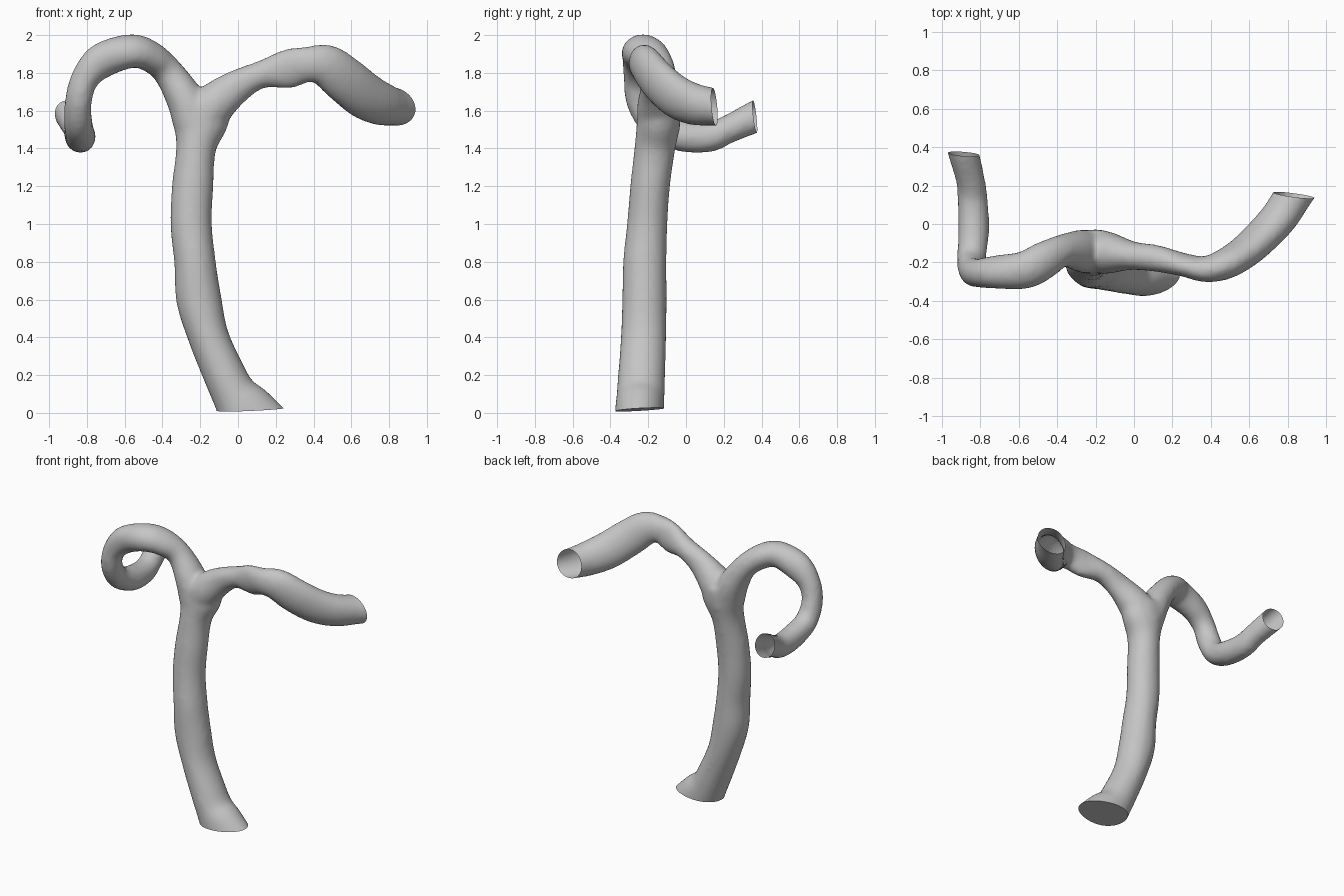
import bpy, bmesh, math
from mathutils import Vector

cube = bpy.data.objects.get("Cube")
if cube:
    bpy.data.objects.remove(cube)

grey = bpy.data.materials.new("plain grey")
grey.use_nodes = True
grey.diffuse_color = (0.56, 0.56, 0.56, 1)
grey.node_tree.nodes["Principled BSDF"].inputs["Base Color"].default_value = (0.56, 0.56, 0.56, 1)


def catmull(a, b, c, d, t):
    return 0.5 * (2 * b + (c - a) * t + (2 * a - 5 * b + 4 * c - d) * t * t
                  + (3 * b - a - 3 * c + d) * t ** 3)


def tube(name, stations, steps=6, sides=28):
    """Closed tube; each station is (x, y, z, in-plane radius, depth radius)."""
    pts = [Vector(s) for s in stations]
    pts = [2 * pts[0] - pts[1]] + pts + [2 * pts[-1] - pts[-2]]
    path = [catmull(*pts[i:i + 4], k / steps)
            for i in range(len(pts) - 3) for k in range(steps)] + [pts[-2]]
    bm = bmesh.new()
    rings, depth, last = [], Vector((0, 1, 0)), None
    for i, p in enumerate(path):
        here = Vector(p[:3])
        ahead, behind = path[min(i + 1, len(path) - 1)], path[max(i - 1, 0)]
        along = (Vector(ahead[:3]) - Vector(behind[:3])).normalized()
        if last:
            depth = last.rotation_difference(along) @ depth
        depth = (depth - along * depth.dot(along)).normalized()
        last = along
        wide = depth.cross(along)
        ring = []
        for k in range(sides):
            a = math.tau * k / sides
            ring.append(bm.verts.new(here + wide * math.cos(a) * p[3] + depth * math.sin(a) * p[4]))
        rings.append(ring)
    for r, s in zip(rings, rings[1:]):
        for k in range(sides):
            n = (k + 1) % sides
            bm.faces.new((r[k], r[n], s[n], s[k]))
    bm.faces.new(rings[0])
    bm.faces.new(rings[-1])
    bmesh.ops.recalc_face_normals(bm, faces=bm.faces)
    mesh = bpy.data.meshes.new(name)
    bm.to_mesh(mesh)
    bm.free()
    obj = bpy.data.objects.new(name, mesh)
    bpy.context.collection.objects.link(obj)
    return obj


# Trunk, from below the ground to the fork
trunk = tube("branching_tube", [
    (.1, -.25, -.1, .2, .13), (.035, -.245, .02, .155, .13), (-.02, -.24, .1, .122, .127),
    (-.07, -.235, .2, .113, .125), (-.155, -.225, .4, .108, .12), (-.207, -.22, .6, .12, .118),
    (-.228, -.218, .8, .11, .115), (-.248, -.205, 1, .11, .107), (-.24, -.19, 1.2, .11, .105),
    (-.222, -.165, 1.4, .106, .108), (-.2, -.145, 1.54, .15, .115), (-.2, -.14, 1.64, .155, .11)])

# Right arm, curling over and then turning to the back
right_arm = tube("right_arm", [
    (-.23, -.15, 1.52, .11, .11), (-.28, -.14, 1.66, .1, .11), (-.375, -.14, 1.81, .08, .085),
    (-.47, -.19, 1.89, .083, .1), (-.57, -.24, 1.915, .088, .1), (-.72, -.25, 1.865, .095, .085),
    (-.81, -.255, 1.77, .075, .075), (-.845, -.24, 1.65, .07, .078), (-.845, -.17, 1.53, .075, .075),
    (-.835, -.03, 1.47, .08, .085), (-.84, .12, 1.462, .078, .082), (-.85, .22, 1.5, .075, .075),
    (-.885, .36, 1.565, .078, .085), (-.915, .46, 1.61, .08, .088)])

# Left arm, swelling toward its open end
left_arm = tube("left_arm", [
    (-.23, -.14, 1.5, .11, .11), (-.14, -.15, 1.62, .115, .11), (-.01, -.165, 1.725, .09, .075),
    (.12, -.18, 1.79, .073, .07), (.26, -.213, 1.82, .105, .06), (.37, -.235, 1.845, .095, .068),
    (.47, -.21, 1.835, .115, .08), (.57, -.15, 1.76, .125, .085), (.67, -.06, 1.68, .125, .09),
    (.76, .04, 1.635, .115, .095), (.83, .15, 1.62, .1, .1), (.9, .25, 1.61, .095, .1)])

# Fuse the three tubes into one soft skin
for arm in (right_arm, left_arm):
    fuse = trunk.modifiers.new("fuse", 'BOOLEAN')
    fuse.operation = 'UNION'
    fuse.object = arm
    fuse.solver = 'EXACT'
skin = trunk.modifiers.new("skin", 'REMESH')
skin.mode = 'VOXEL'
skin.voxel_size = 0.018
soften = trunk.modifiers.new("soften", 'SMOOTH')
soften.factor = 0.5
soften.iterations = 6
bpy.context.view_layer.update()
fused = bpy.data.meshes.new_from_object(trunk.evaluated_get(bpy.context.evaluated_depsgraph_get()))
trunk.modifiers.clear()
trunk.data = fused
for arm in (right_arm, left_arm):
    bpy.data.objects.remove(arm)

# Trim the ends: the arms stay open, the foot is closed flat
bm = bmesh.new()
bm.from_mesh(fused)
cuts = [((-.885, .365, 1.565), (.1, 1, .13), False),
        ((.83, .15, 1.625), (.14, 1, .1), False),
        ((.04, -.245, .017), (.04, .06, -1), True)]
for centre, normal, closed in cuts:
    centre = Vector(centre)
    faces = [f for f in bm.faces if (f.calc_center_median() - centre).length < 0.32]
    edges = {e for f in faces for e in f.edges}
    verts = {v for f in faces for v in f.verts}
    cut = bmesh.ops.bisect_plane(bm, geom=list(verts) + list(edges) + faces, plane_co=centre,
                                 plane_no=Vector(normal), clear_outer=True)
    if closed:
        rim = [e for e in cut["geom_cut"] if isinstance(e, bmesh.types.BMEdge)]
        bmesh.ops.holes_fill(bm, edges=rim, sides=0)
bm.to_mesh(fused)
bm.free()
fused.materials.clear()
fused.materials.append(grey)

bpy.ops.object.select_all(action='DESELECT')
trunk.select_set(True)
bpy.context.view_layer.objects.active = trunk
bpy.ops.object.shade_smooth_by_angle(angle=math.radians(50))
